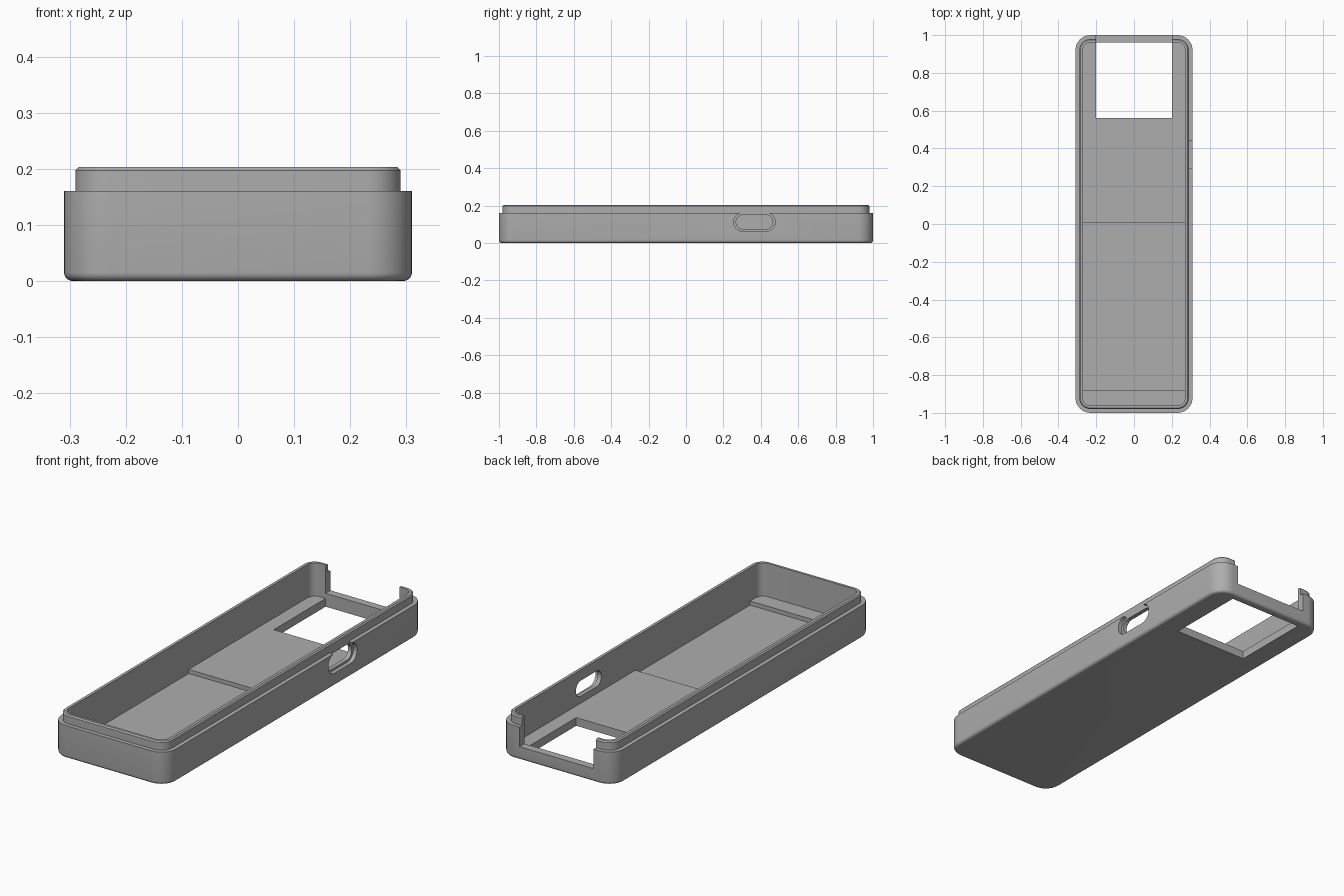
import bpy, bmesh, math
from mathutils import Matrix

if "Cube" in bpy.data.objects:
    bpy.data.objects.remove(bpy.data.objects["Cube"])

grey = bpy.data.materials.new("plain grey")
grey.diffuse_color = (0.42, 0.42, 0.42, 1)
grey.use_nodes = True
grey.node_tree.nodes["Principled BSDF"].inputs["Base Color"].default_value = grey.diffuse_color


def ring(w, d, r, z, n=10):
    """Rounded rectangle of half sizes w, d with corner radius r."""
    pts = []
    for q, (sx, sy) in enumerate([(1, 1), (-1, 1), (-1, -1), (1, -1)]):
        for i in range(n + 1):
            a = math.pi / 2 * (q + i / n)
            pts.append((sx * (w - r) + r * math.cos(a), sy * (d - r) + r * math.sin(a), z))
    return pts


def loft(name, rings, matrix=Matrix()):
    """Closed solid through a stack of matching rings."""
    bm = bmesh.new()
    loops = [[bm.verts.new(p) for p in r] for r in rings]
    n = len(loops[0])
    for a, b in zip(loops, loops[1:]):
        for i in range(n):
            j = (i + 1) % n
            bm.faces.new((a[i], a[j], b[j], b[i]))
    bm.faces.new(loops[0][::-1])
    bm.faces.new(loops[-1])
    bm.transform(matrix)
    bmesh.ops.recalc_face_normals(bm, faces=bm.faces)
    me = bpy.data.meshes.new(name)
    bm.to_mesh(me)
    bm.free()
    me.materials.append(grey)
    ob = bpy.data.objects.new(name, me)
    bpy.context.collection.objects.link(ob)
    return ob


def box(name, x0, x1, y0, y1, z0, z1):
    return loft(name, [[(x0, y0, z), (x1, y0, z), (x1, y1, z), (x0, y1, z)] for z in (z0, z1)])


# Outer shell: rounded bottom edge, straight wall, inset lip with a small chamfer
R = 0.015
rings = []
for i in range(6):
    a = math.pi / 2 * i / 5
    o = R * (1 - math.sin(a))
    rings.append(ring(0.31 - o, 1 - o, 0.08 - o, R * (1 - math.cos(a))))
rings += [ring(0.31, 1, 0.08, 0.16), ring(0.29, 0.98, 0.06, 0.16),
          ring(0.29, 0.98, 0.06, 0.197), ring(0.284, 0.974, 0.054, 0.203)]
case = loft("case_shell", rings)

# Side port: a wide recess outside and a narrower slot through the right wall
side = Matrix.Translation((0, 0.366, 0.112)) @ Matrix.Rotation(math.pi / 2, 4, 'Y')

cutters = [
    loft("cavity_cutter", [ring(0.27, 0.962, 0.04, z) for z in (0.04, 0.3)]),
    box("floor_pocket_cutter", -0.27, 0.27, -0.88, 0.005, 0.02, 0.1),
    box("floor_window_cutter", -0.2, 0.2, 0.562, 0.962, -0.1, 0.1),
    box("end_notch_cutter", -0.2, 0.2, 0.9, 1.1, 0.065, 0.3),
    loft("port_recess_cutter", [ring(0.049, 0.111, 0.048, x) for x in (0.29, 0.4)], side),
    loft("port_slot_cutter", [ring(0.038, 0.098, 0.037, x) for x in (0.2, 0.35)], side),
]
bpy.context.view_layer.objects.active = case
for c in cutters:
    m = case.modifiers.new(c.name, 'BOOLEAN')
    m.operation, m.solver, m.object = 'DIFFERENCE', 'EXACT', c
    bpy.ops.object.modifier_apply(modifier=m.name)
    bpy.data.objects.remove(c)

# Smooth the rounded walls, keep the cut edges crisp
case.select_set(True)
bpy.ops.object.shade_smooth_by_angle(angle=math.radians(30))
